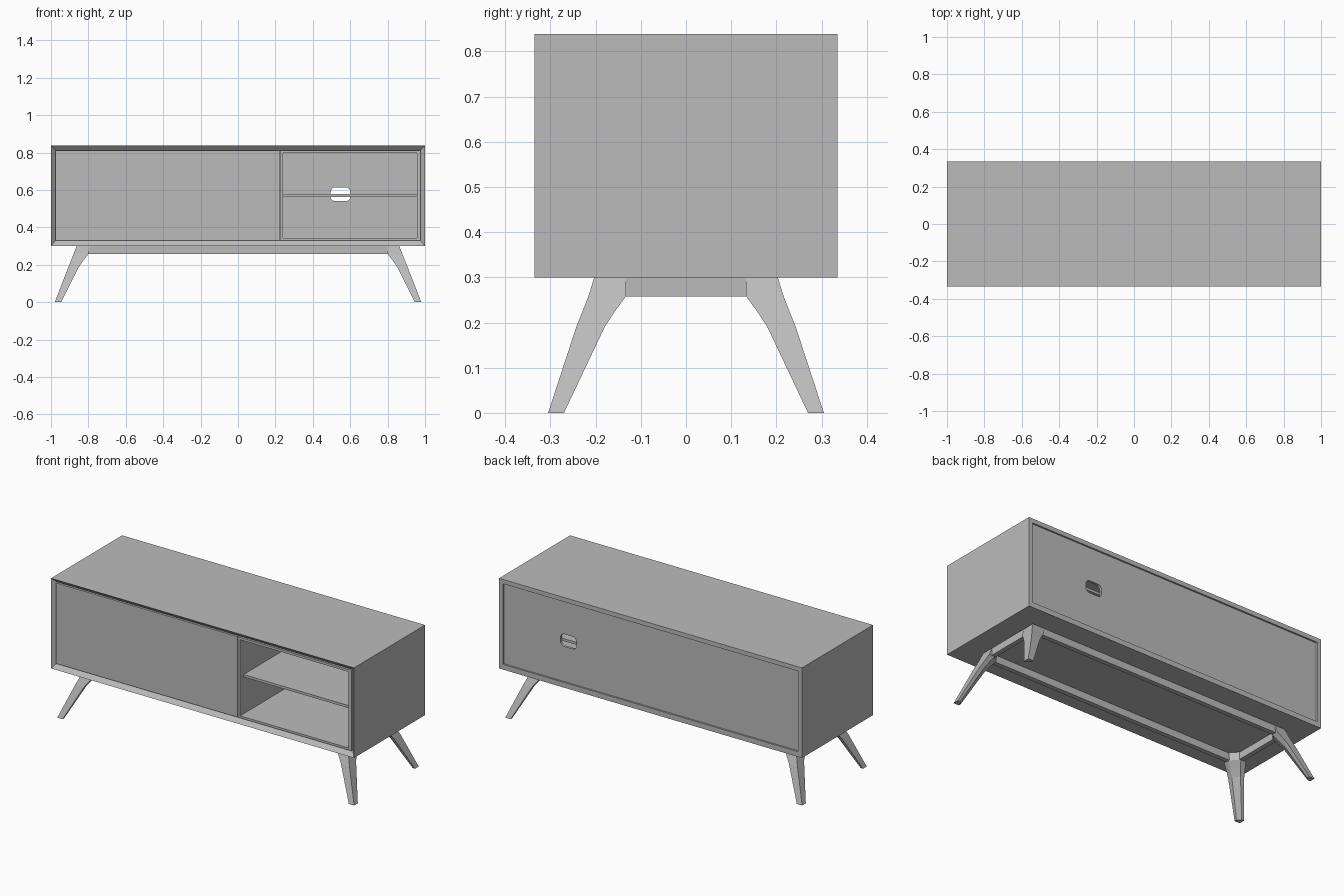
import bpy, bmesh, math

cube = bpy.data.objects.get("Cube")
if cube:
    bpy.data.objects.remove(cube, do_unlink=True)

GREY = (0.5, 0.5, 0.5, 1)
mat = bpy.data.materials.new("plain grey")
mat.use_nodes = True
mat.diffuse_color = GREY
mat.node_tree.nodes["Principled BSDF"].inputs["Base Color"].default_value = GREY


def add_object(name, mesh):
    obj = bpy.data.objects.new(name, mesh)
    bpy.context.collection.objects.link(obj)
    if not mesh.materials:
        mesh.materials.append(mat)
    return obj


def loft(name, rings, closed=False):
    """Skin a series of equal-length rings; cap the ends unless the loft closes on itself."""
    bm = bmesh.new()
    vs = [[bm.verts.new(p) for p in ring] for ring in rings]
    n = len(vs[0])
    pairs = list(zip(vs, vs[1:]))
    if closed:
        pairs.append((vs[-1], vs[0]))
    else:
        bm.faces.new(vs[0])
        bm.faces.new(vs[-1])
    for a, b in pairs:
        for i in range(n):
            j = (i + 1) % n
            bm.faces.new((a[i], a[j], b[j], b[i]))
    bmesh.ops.recalc_face_normals(bm, faces=bm.faces)
    mesh = bpy.data.meshes.new(name)
    bm.to_mesh(mesh)
    bm.free()
    return add_object(name, mesh)


def rect(x0, x1, z0, z1, y):
    return [(x0, y, z0), (x1, y, z0), (x1, y, z1), (x0, y, z1)]


def box(name, x0, x1, y0, y1, z0, z1):
    return loft(name, [rect(x0, x1, z0, z1, y0), rect(x0, x1, z0, z1, y1)])


# Overall sizes
HY = 0.335                      # half depth
Z0, Z1 = 0.30, 0.838            # cabinet bottom and top
IX, IZ0, IZ1 = 0.975, 0.331, 0.812   # shell opening
FRONT = -HY + 0.012             # front of the door and the open box
BACK = HY - 0.01                # outer face of the back panel

# Outer shell with an inward-sloping front edge
loft("cabinet_shell", [
    rect(-1, 1, Z0, Z1, -HY),
    rect(-IX, IX, IZ0, IZ1, -HY + 0.025),
    rect(-IX, IX, IZ0, IZ1, HY),
    rect(-1, 1, Z0, Z1, HY)], closed=True)

# Closed door
box("door", -IX, 0.223, FRONT, FRONT + 0.02, IZ0, IZ1)

# Open compartment lining and its shelf
BX0, BX1, BZ0, BZ1 = 0.24, 0.957, 0.344, 0.798
loft("compartment_lining", [
    rect(0.225, IX, IZ0, IZ1, FRONT),
    rect(BX0, BX1, BZ0, BZ1, FRONT),
    rect(BX0, BX1, BZ0, BZ1, BACK - 0.015),
    rect(0.225, IX, IZ0, IZ1, BACK - 0.015)], closed=True)
box("shelf", BX0, BX1, -HY + 0.045, BACK - 0.015, 0.563, 0.578)


# Back panel with a rounded cable opening
def add_outline(curve, points):
    spline = curve.splines.new("POLY")
    spline.points.add(len(points) - 1)
    for p, (x, z) in zip(spline.points, points):
        p.co = (x, z, 0, 1)
    spline.use_cyclic_u = True


hole = []
HX, HZ, HW, HH, R = 0.548, 0.577, 0.054, 0.037, 0.028
for k, (sx, sz) in enumerate([(1, 1), (-1, 1), (-1, -1), (1, -1)]):
    for i in range(7):
        a = math.radians(90 * k + 15 * i)
        hole.append((HX + sx * (HW - R) + R * math.cos(a),
                     HZ + sz * (HH - R) + R * math.sin(a)))

curve = bpy.data.curves.new("back_panel_outline", "CURVE")
curve.dimensions = "2D"
curve.fill_mode = "BOTH"
curve.extrude = 0.0075
curve.materials.append(mat)
add_outline(curve, [(-IX, IZ0), (IX, IZ0), (IX, IZ1), (-IX, IZ1)])
add_outline(curve, hole)
temp = bpy.data.objects.new("back_panel_outline", curve)
bpy.context.collection.objects.link(temp)
bpy.context.view_layer.update()
panel_mesh = bpy.data.meshes.new_from_object(
    temp.evaluated_get(bpy.context.evaluated_depsgraph_get()))
bpy.data.objects.remove(temp, do_unlink=True)
panel = add_object("back_panel", panel_mesh)
panel.rotation_euler.x = math.pi / 2
panel.location.y = BACK - 0.0075

# Splayed legs: height, outer x, inner x, outer y, inner y
LEG = [(0.0, 0.98, 0.945, 0.305, 0.27),
       (0.19, 0.906, 0.85, 0.243, 0.18),
       (0.225, 0.892, 0.825, 0.229, 0.157),
       (0.258, 0.879, 0.80, 0.216, 0.133),
       (0.30, 0.863, 0.795, 0.203, 0.133)]
T = 0.45   # share of each side kept before the inner corner is cut off
for sx, side in ((1, "left"), (-1, "right")):
    for sy, end in ((-1, "front"), (1, "back")):
        rings = []
        for z, xo, xi, yo, yi in LEG:
            ring = [(xo, yo), (xi, yo), (xi, yo + (yi - yo) * T),
                    (xo + (xi - xo) * T, yi), (xo, yi)]
            rings.append([(sx * x, sy * y, z) for x, y in ring])
        loft(f"{end}_{side}_leg", rings)

# Rails joining the legs
for s, end, side in ((-1, "front", "right"), (1, "back", "left")):
    y0, y1 = sorted((s * 0.175, s * 0.203))
    box(f"{end}_rail", -0.80, 0.80, y0, y1, 0.258, Z0)
    x0, x1 = sorted((s * 0.835, s * 0.863))
    box(f"{side}_rail", x0, x1, -0.135, 0.135, 0.258, Z0)
